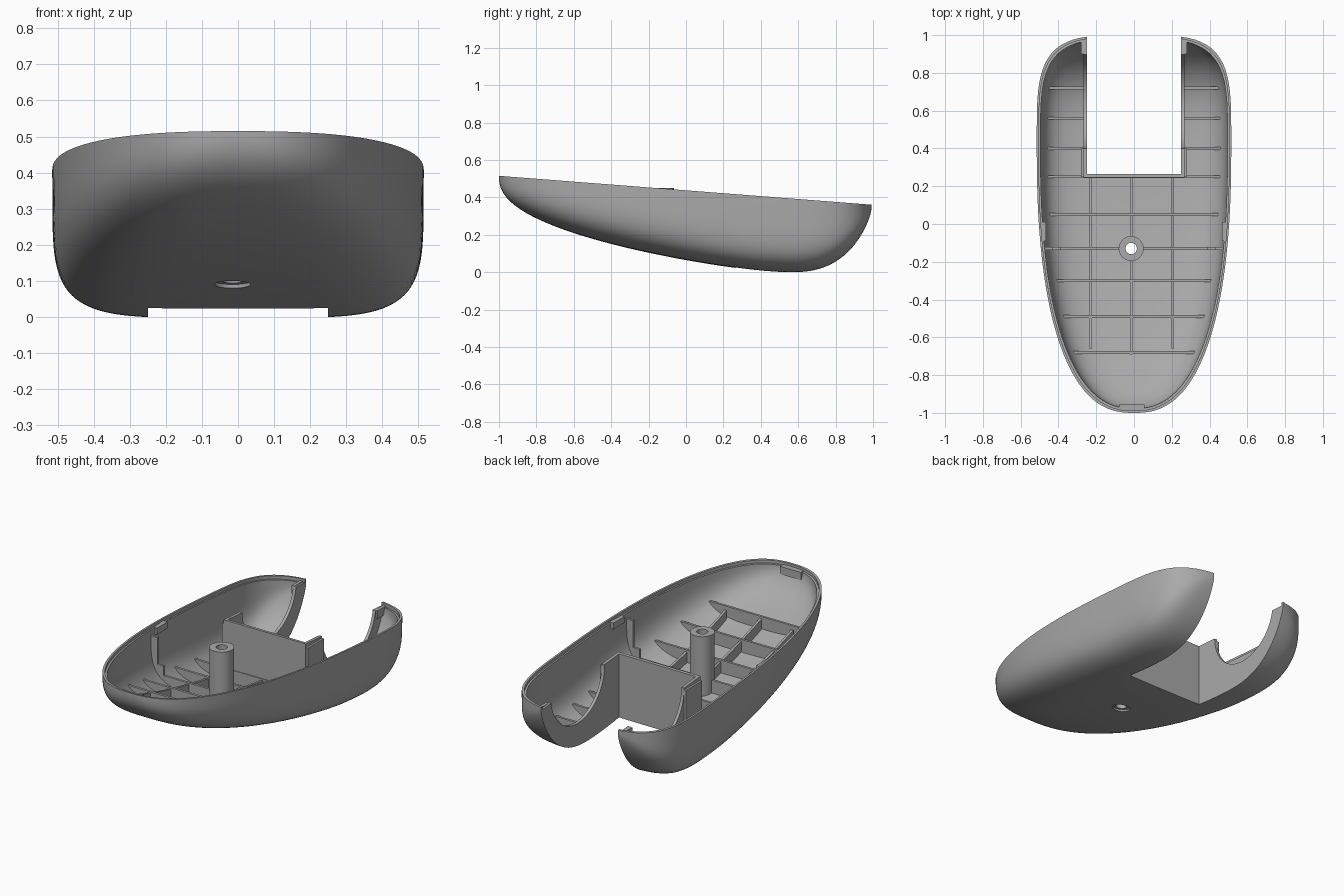
import bpy, bmesh, math
from mathutils import Matrix, Vector

if "Cube" in bpy.data.objects:
    bpy.data.objects.remove(bpy.data.objects["Cube"])

grey = bpy.data.materials.new("plain_grey")
grey.use_nodes = True
COLOUR = (0.40, 0.40, 0.40, 1)
grey.diffuse_color = COLOUR
grey.node_tree.nodes["Principled BSDF"].inputs["Base Color"].default_value = COLOUR

WIDE = 0.42          # station of the widest section
BOSS = (-0.015, -0.13)


# Hull shape functions
def rim(y):
    return 0.515 - 0.0775 * (y + 1)


def taper(y, front, back):
    if y < WIDE:
        a, b = front
        return (1 - ((WIDE - y) / (WIDE + 1)) ** a) ** b
    a, b = back
    return (1 - ((y - WIDE) / (1 - WIDE)) ** a) ** b


def half_width(y):
    return 0.515 * taper(y, (2.4, 0.4), (4, 0.25))


def depth(y):
    return 0.4 * taper(y, (1.5, 0.4), (3.2, 0.73))


def floor(y):
    return rim(y) - depth(y)


# Mesh helpers
def to_object(name, bm):
    bmesh.ops.recalc_face_normals(bm, faces=bm.faces)
    mesh = bpy.data.meshes.new(name)
    bm.to_mesh(mesh)
    bm.free()
    mesh.materials.append(grey)
    obj = bpy.data.objects.new(name, mesh)
    bpy.context.collection.objects.link(obj)
    return obj


def loft(name, rings):
    bm = bmesh.new()
    rows = [[bm.verts.new(p) for p in ring] for ring in rings]
    n = len(rows[0])
    for a, b in zip(rows, rows[1:]):
        for i in range(n):
            j = (i + 1) % n
            bm.faces.new((a[i], a[j], b[j], b[i]))
    bm.faces.new(rows[0])
    bm.faces.new(rows[-1][::-1])
    return to_object(name, bm)


def hull(name, inset=0.0, raised=False, flat=None, stations=72, steps=44):
    rings = []
    for k in range(stations + 1):
        y = -0.9995 * math.cos(math.pi * k / stations)
        w = max(half_width(y) - inset, 0.004)
        d = max(depth(y) - inset, 0.004)
        yy, top = y * (1 - inset), rim(y)
        power = 2 / (3 + 2 * min(1, (y + 1) / 1.3))
        ring = []
        if flat:
            ring = [(w, yy, top - flat), (-w, yy, top - flat)]
        else:
            for i in range(steps + 1):
                c = math.cos(math.pi * i / steps)
                s = abs(math.sin(math.pi * i / steps))
                x = math.copysign(abs(c) ** power, c) * w
                ring.append((x, yy, top - d * s ** power))
        if raised:
            ring += [(-w, yy, top + 0.1), (w, yy, top + 0.1)]
        rings.append(ring)
    return loft(name, rings)


def box(name, x0, x1, y0, y1, z0, z1):
    bm = bmesh.new()
    bmesh.ops.create_cube(bm, size=1)
    size = Matrix.Diagonal((x1 - x0, y1 - y0, z1 - z0, 1))
    mid = Vector((x0 + x1, y0 + y1, z0 + z1)) / 2
    bm.transform(Matrix.Translation(mid) @ size)
    return to_object(name, bm)


def cylinder(name, radius, length, centre, axis="Z", sides=48):
    bm = bmesh.new()
    bmesh.ops.create_cone(bm, cap_ends=True, segments=sides, radius1=radius,
                          radius2=radius, depth=length)
    turn = Matrix.Rotation(math.pi / 2, 4, "Y") if axis == "X" else Matrix()
    bm.transform(Matrix.Translation(centre) @ turn)
    return to_object(name, bm)


def combine(obj, other, operation="DIFFERENCE", keep=False):
    mod = obj.modifiers.new("cut", "BOOLEAN")
    mod.operation, mod.solver, mod.object = operation, "EXACT", other
    bpy.context.view_layer.objects.active = obj
    bpy.ops.object.modifier_apply(modifier=mod.name)
    if not keep:
        bpy.data.objects.remove(other)
    return obj


def slot(grow):
    return box("slot_cutter", -0.25 - grow, 0.25 + grow, 0.265 - grow, 1.3, -0.5, 1)


# Outer shell with a rear slot, hollowed so that walls remain around the slot
shell = combine(hull("shell"), slot(0))
cavity = combine(hull("cavity_cutter", 0.02, raised=True), slot(0.018))
combine(shell, cavity)
combine(shell, hull("rim_step_cutter", 0.011, raised=True, flat=0.018))

# Round scoop through both slot side walls
combine(shell, cylinder("scoop_cutter", 0.25, 0.56, (0, 0.65, rim(0.65)), "X", 64))
combine(shell, cylinder("screw_cutter", 0.05, 0.4, (*BOSS, 0.1)))

# Volume that trims every inner part to the shell
trim = combine(hull("trim_volume", 0.01, raised=True), slot(0.01))
trim.hide_render = True
inner = []


def trimmed(obj):
    inner.append(combine(obj, trim, "INTERSECT", keep=True))
    return obj


# Cross ribs
T = 0.007
for k, y in enumerate((-0.68, -0.49, -0.30, -0.13, 0.05, 0.25, 0.40, 0.56, 0.72)):
    trimmed(box(f"cross_rib_{k}", -0.6, 0.6, y - T, y + T, -0.1, floor(y) + 0.095))

# Long ribs following the floor
for k, (x, start) in enumerate(((-0.23, -0.66), (-0.015, -0.69), (0.205, -0.66))):
    rings = []
    for i in range(17):
        y = start + (0.255 - start) * i / 16
        low, high = floor(y) - 0.05, floor(y) + 0.085
        rings.append([(x - T, y, low), (x + T, y, low), (x + T, y, high), (x - T, y, high)])
    trimmed(loft(f"long_rib_{k}", rings))

# Wall posts and clips on both sides
for side, s in (("left", 1), ("right", -1)):
    def pair(name, a, b, *rest):
        x0, x1 = sorted((a * s, b * s))
        return trimmed(box(f"{side}_{name}", x0, x1, *rest))
    pair("wall_post", 0.43, 0.6, -0.13 - T, -0.13 + T, 0, rim(-0.13) - 0.05)
    pair("post_foot", 0.39, 0.6, -0.13 - T, -0.13 + T, 0, floor(-0.13) + 0.15)
    pair("side_clip", 0.465, 0.6, -0.09, 0.01, rim(0) - 0.05, rim(0) - 0.012)
    pair("rear_clip", 0.262, 0.28, 0.90, 0.98, rim(0.98) - 0.06, rim(0.98) - 0.012)
    pair("slot_bracket", 0.262, 0.28, 0.25, 0.40, 0.05, rim(0.4) - 0.03)

# Front clip
trimmed(box("front_clip", -0.08, 0.055, -1, -0.955, rim(-1) - 0.06, rim(-1) - 0.015))

# Hollow screw boss
boss = trimmed(cylinder("screw_boss", 0.066, 0.45, (*BOSS, 0.225)))
bpy.data.objects.remove(trim)
for part in inner:
    combine(part, cylinder("bore_cutter", 0.03, 1.2, (*BOSS, 0.3)))

# Smooth shading with crisp edges
bpy.ops.object.select_all(action="DESELECT")
for obj in [shell] + inner:
    obj.select_set(True)
bpy.context.view_layer.objects.active = shell
bpy.ops.object.shade_smooth_by_angle(angle=math.radians(32))
